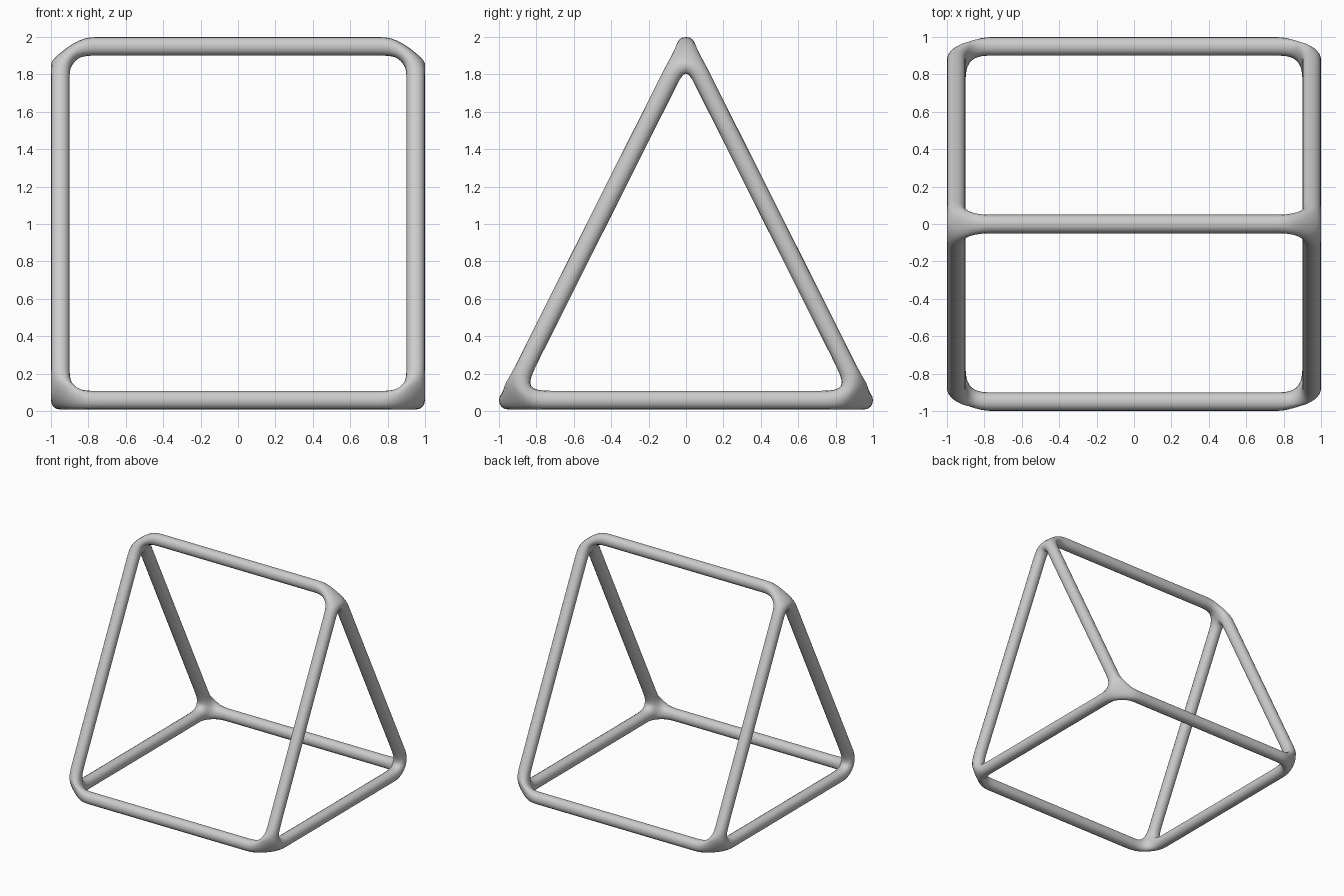
import bpy

if "Cube" in bpy.data.objects:
    bpy.data.objects.remove(bpy.data.objects["Cube"])

# Triangular prism cage: centre lines of the bars
X, Y, BASE, RIDGE = 0.95, 0.95, 0.058, 1.95
RADIUS = 0.054

verts = []
for x in (-X, X):
    verts += [(x, -Y, BASE), (x, Y, BASE), (x, 0, RIDGE)]

edges = []
for i in range(3):
    edges += [(i, (i + 1) % 3), (i + 3, (i + 1) % 3 + 3), (i, i + 3)]

mesh = bpy.data.meshes.new("prism_frame")
mesh.from_pydata(verts, edges, [])
frame = bpy.data.objects.new("prism_frame", mesh)
bpy.context.collection.objects.link(frame)
bpy.context.view_layer.objects.active = frame
frame.select_set(True)

# Thicken the wires into square bars with blended joints
skin = frame.modifiers.new("bars", 'SKIN')
skin.use_smooth_shade = True
skin.branch_smoothing = 0
for i, v in enumerate(mesh.skin_vertices[0].data):
    v.radius = (RADIUS, RADIUS)
    v.use_root = (i == 0)

# Round the bars
sub = frame.modifiers.new("round", 'SUBSURF')
sub.levels = sub.render_levels = 2
